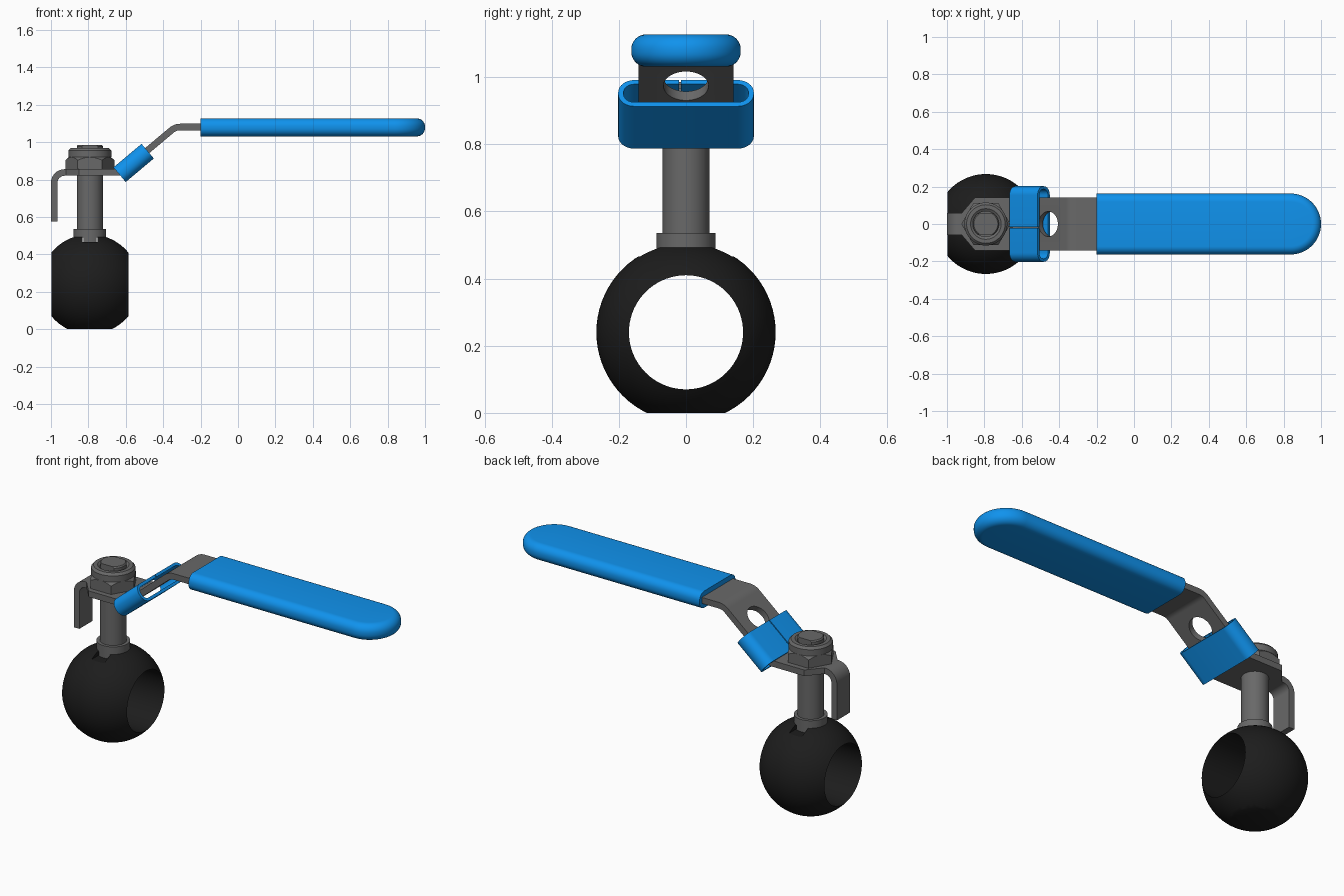
import bpy, bmesh
from math import sin, cos, pi, radians, sqrt, asin
from mathutils import Matrix, Vector

if "Cube" in bpy.data.objects:
    bpy.data.objects.remove(bpy.data.objects["Cube"])

CX = -0.792          # stem and ball axis
TILT = radians(40)   # slope of the lever's raised section


def material(name, rgb):
    m = bpy.data.materials.new(name)
    m.diffuse_color = (*rgb, 1)
    m.use_nodes = True
    m.node_tree.nodes["Principled BSDF"].inputs["Base Color"].default_value = m.diffuse_color
    return m


STEEL = material("steel", (0.14, 0.14, 0.14))
BLACK = material("black", (0.012, 0.012, 0.012))
BLUE = material("blue", (0.005, 0.29, 0.85))


def make(name, verts, faces, mat=None):
    bm = bmesh.new()
    vs = [bm.verts.new(v) for v in verts]
    for f in faces:
        bm.faces.new([vs[i] for i in f])
    bmesh.ops.remove_doubles(bm, verts=bm.verts, dist=1e-5)
    bmesh.ops.recalc_face_normals(bm, faces=bm.faces)
    me = bpy.data.meshes.new(name)
    bm.to_mesh(me)
    bm.free()
    ob = bpy.data.objects.new(name, me)
    bpy.context.collection.objects.link(ob)
    if mat:
        me.materials.append(mat)
    return ob


def loft(name, rings, mat=None, caps=True, closed=False):
    """Skin a list of equal-length vertex loops."""
    n, k = len(rings[0]), len(rings)
    faces = [(i * n + j, i * n + (j + 1) % n, (i + 1) % k * n + (j + 1) % n, (i + 1) % k * n + j)
             for i in range(k if closed else k - 1) for j in range(n)]
    if caps and not closed:
        faces += [tuple(range(n)), tuple(range((k - 1) * n, k * n))]
    return make(name, [v for r in rings for v in r], faces, mat)


def circle(r, z, n=48):
    return [(CX + r * cos(2 * pi * i / n), r * sin(2 * pi * i / n), z) for i in range(n)]


def lathe(name, profile, mat=None, n=48, closed=False):
    return loft(name, [circle(r, z, n) for r, z in profile], mat, closed=closed)


def box(name, lo, hi):
    return loft(name, [[(lo[0], lo[1], z), (hi[0], lo[1], z), (hi[0], hi[1], z), (lo[0], hi[1], z)]
                       for z in (lo[2], hi[2])])


def cut(ob, cutter, op='DIFFERENCE'):
    mod = ob.modifiers.new("cut", 'BOOLEAN')
    mod.operation, mod.object, mod.solver = op, cutter, 'EXACT'
    bpy.context.view_layer.objects.active = ob
    bpy.ops.object.modifier_apply(modifier=mod.name)
    bpy.data.objects.remove(cutter)


def smooth(ob):
    bpy.ops.object.select_all(action='DESELECT')
    ob.select_set(True)
    bpy.context.view_layer.objects.active = ob
    bpy.ops.object.shade_smooth_by_angle(angle=radians(30))


# Ball: bored along x, flat underneath, slot on top
R, BORE, BZ = 0.267, 0.17, 0.24
a0 = asin(sqrt(R * R - BORE * BORE) / R)
arc = [-a0 + 2 * a0 * i / 24 for i in range(25)]
prof = [(R * sin(a), R * cos(a)) for a in arc]
ball = loft("ball", [[(CX + x, r * cos(t), BZ + r * sin(t)) for x, r in prof]
                     for t in [2 * pi * i / 72 for i in range(72)]], BLACK, closed=True)
cut(ball, box("flat_cutter", (-1.2, -0.4, -0.2), (-0.4, 0.4, 0)))
cut(ball, box("slot_cutter", (CX - 0.04, -0.4, 0.465), (CX + 0.04, 0.4, 0.7)))
smooth(ball)

# Stem with collar, flats at the top, and the tang that sits in the ball slot
stem = lathe("stem", [(0.0875, 0.49), (0.0875, 0.535), (0.07, 0.535), (0.07, 0.978), (0.064, 0.985)], STEEL)
for s in (-1, 1):
    y = sorted((s * 0.055, s * 0.2))
    cut(stem, box("stem_flat_cutter", (-1, y[0], 0.84), (-0.6, y[1], 1.1)))
smooth(stem)
tang = lathe("stem_tang", [(0.0875, 0.465), (0.0875, 0.5)], STEEL)
cut(tang, box("tang_cutter", (CX - 0.035, -0.2, 0.4), (CX + 0.035, 0.2, 0.6)), 'INTERSECT')
smooth(tang)

# Hex nut with chamfered corners, and the round lock collar above it
nut = lathe("hex_nut", [(0.131, 0.856), (0.131, 0.92)], STEEL, n=6)
cut(nut, lathe("nut_chamfer", [(0.14, 0.84), (0.14, 0.895), (0.112, 0.921)]), 'INTERSECT')
smooth(nut)
smooth(lathe("lock_collar", [(0.068, 0.92), (0.115, 0.92), (0.115, 0.955), (0.103, 0.968),
                             (0.082, 0.968), (0.068, 0.958)], STEEL, closed=True))


# Lever plate: bent strip swept along a filleted path of (x, z, half width, bend radius)
def fillet(path, n=8):
    out = []
    for i, (x, z, w, r) in enumerate(path):
        p = Vector((x, z))
        if not r:
            out.append((p, w))
            continue
        a = (Vector(path[i - 1][:2]) - p).normalized()
        b = (Vector(path[i + 1][:2]) - p).normalized()
        half = a.angle(b) / 2
        c = p + (a + b).normalized() * r / sin(half)
        d = r * cos(half) / sin(half)
        u, v = p + a * d - c, p + b * d - c
        out += [(c + (u.lerp(v, k / n)).normalized() * r, w) for k in range(n + 1)]
    return out


T, NARROW, WIDE = 0.0175, 0.06, 0.142
path = fillet([(-0.9825, 0.575, NARROW, 0), (-0.9825, 0.838, NARROW, 0.055), (-0.92, 0.838, NARROW, 0),
               (-0.85, 0.838, WIDE, 0), (-0.625, 0.838, WIDE, 0.07), (-0.335, 1.081, WIDE, 0.07),
               (0.8, 1.081, WIDE, 0)])
rings = []
for i, (p, w) in enumerate(path):
    d = (path[min(i + 1, len(path) - 1)][0] - path[max(i - 1, 0)][0]).normalized()
    nrm = Vector((-d.y, d.x)) * T
    q, s = p + nrm, p - nrm
    rings.append([(q.x, -w, q.y), (q.x, w, q.y), (s.x, w, s.y), (s.x, -w, s.y)])
lever = loft("lever_plate", rings, STEEL)
hole = lathe("hole_cutter", [(0.067, -0.1), (0.067, 0.1)])
hole.data.transform(Matrix.Translation((-0.447, 0, 0.987)) @ Matrix.Rotation(-TILT, 4, 'Y')
                    @ Matrix.Translation((-CX, 0, 0)))
cut(lever, hole)
smooth(lever)


# Sliding lock sleeve: split rounded tube around the sloped section
def split_loop(hw, hh, r, seam=-0.018, gap=0.003, n=8):
    pts = [(seam + gap, hh)]
    for k, (sy, sz) in enumerate([(1, 1), (1, -1), (-1, -1), (-1, 1)]):
        for j in range(n + 1):
            a = pi / 2 - (k + j / n) * pi / 2
            pts.append((sy * (hw - r) + r * cos(a), sz * (hh - r) + r * sin(a)))
    return pts + [(seam - gap, hh)]


outer, inner = split_loop(0.202, 0.051, 0.048), split_loop(0.186, 0.035, 0.032)
sleeve = loft("lock_sleeve", [[(x, o[0], o[1]), (x, i[0], i[1]), (-x, i[0], i[1]), (-x, o[0], o[1])]
                              for x in [0.098] for o, i in zip(outer, inner)], BLUE)
sleeve.data.transform(Matrix.Translation((-0.558, 0, 0.889)) @ Matrix.Rotation(-TILT, 4, 'Y'))
smooth(sleeve)

# Hand grip: rounded edges, round tip, flat open end
HW, HH, ER = 0.163, 0.048, 0.044
rings = []
for k in range(18):
    a = -pi / 2 + (k % 9) / 8 * pi / 2 + (pi / 2 if k > 8 else 0)
    w = HW - ER + ER * cos(a)
    z = 1.079 + (HH - ER) * (1 if k > 8 else -1) + ER * sin(a)
    tip = [(1 - HW + w * cos(t), w * sin(t), z) for t in [-pi / 2 + pi * j / 32 for j in range(33)]]
    rings.append([(-0.2, -w, z)] + tip + [(-0.2, w, z)])
smooth(loft("hand_grip", rings, BLUE))
